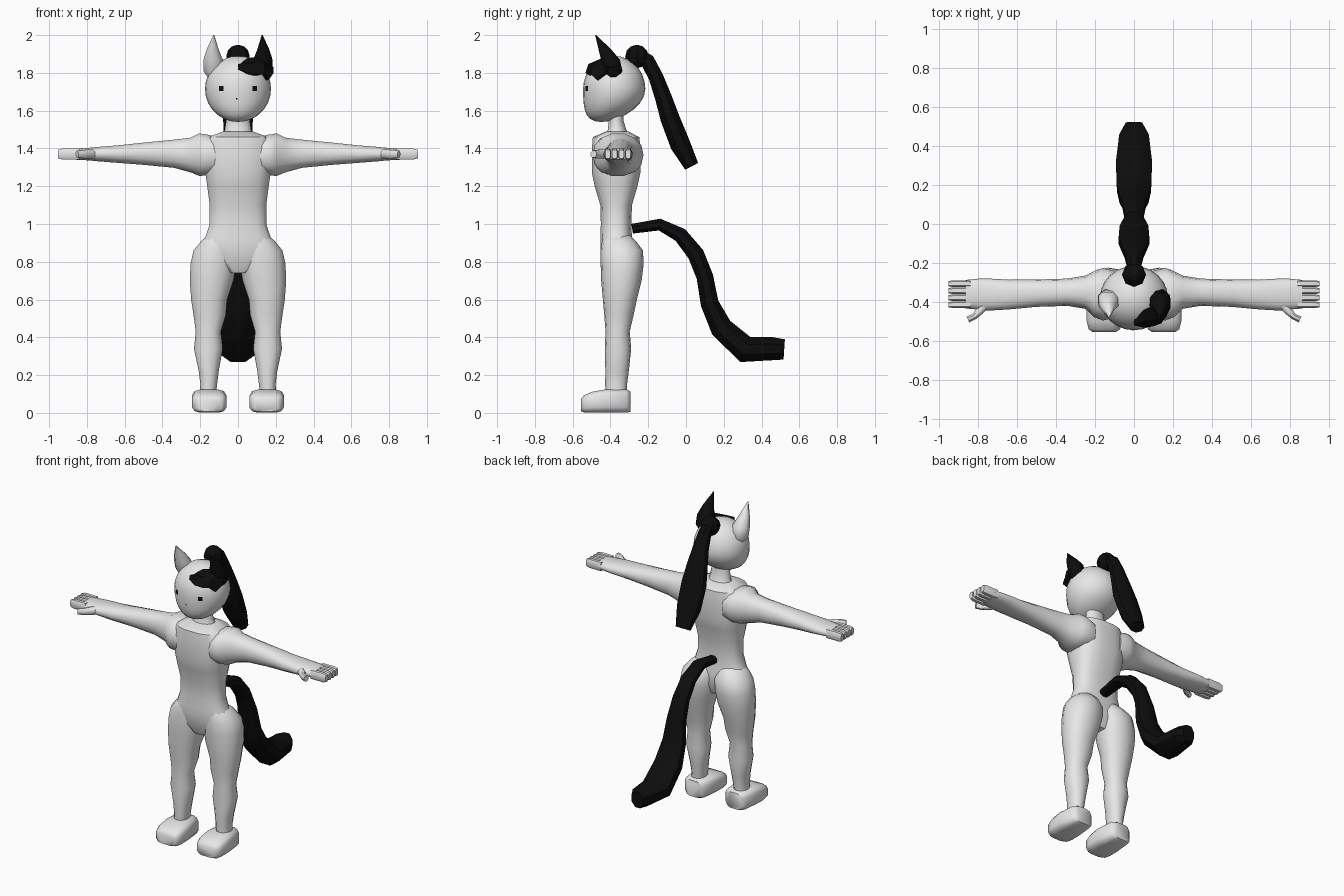
import bpy, bmesh, math
from mathutils import Vector

X, Z = Vector((1, 0, 0)), Vector((0, 0, 1))


def material(name, v):
    m = bpy.data.materials.new(name)
    m.diffuse_color = (v, v, v, 1)
    return m


skin = material("light grey", 0.8)
hair = material("black", 0.004)


def finish(name, bm, mat, angle=50, mirror=False):
    bmesh.ops.recalc_face_normals(bm, faces=bm.faces)
    me = bpy.data.meshes.new(name)
    bm.to_mesh(me)
    bm.free()
    me.materials.append(mat)
    ob = bpy.data.objects.new(name, me)
    bpy.context.collection.objects.link(ob)
    bpy.ops.object.select_all(action='DESELECT')
    ob.select_set(True)
    bpy.context.view_layer.objects.active = ob
    if angle:
        bpy.ops.object.shade_smooth_by_angle(angle=math.radians(angle))
    if mirror:
        ob.modifiers.new("mirror", 'MIRROR')
    return ob


def loft(name, sections, mat, ref=X, axis=None, n=12, square=2.0, angle=50, mirror=False):
    """Skin rings (x, y, z, half size along ref, half size across it)."""
    bm = bmesh.new()
    pts = [Vector(s[:3]) for s in sections]
    rings = []
    for i, s in enumerate(sections):
        t = axis or (pts[min(i + 1, len(pts) - 1)] - pts[max(i - 1, 0)])
        v = t.cross(ref).normalized()
        ring = []
        for k in range(n):
            a = math.tau * (k + 0.5) / n
            c, d = math.cos(a), math.sin(a)
            c = math.copysign(abs(c) ** (2 / square), c)
            d = math.copysign(abs(d) ** (2 / square), d)
            ring.append(bm.verts.new(pts[i] + ref * c * s[3] + v * d * s[4]))
        rings.append(ring)
    for a, b in zip(rings, rings[1:]):
        for k in range(n):
            j = (k + 1) % n
            bm.faces.new((a[k], a[j], b[j], b[k]))
    bm.faces.new(rings[0])
    bm.faces.new(rings[-1])
    return finish(name, bm, mat, angle, mirror)


# Torso with hips and neck
loft("torso", [
    (0, -.36, .74, .06, .06), (0, -.36, .80, .17, .085), (0, -.365, .88, .20, .09),
    (0, -.37, .93, .175, .085), (0, -.37, 1.0, .152, .082), (0, -.37, 1.1, .152, .085),
    (0, -.37, 1.2, .165, .115), (0, -.37, 1.27, .175, .13), (0, -.37, 1.4, .185, .13),
    (0, -.37, 1.46, .16, .125), (0, -.365, 1.49, .08, .06)],
    skin, axis=Z, n=16, square=2.7)
loft("neck", [
    (0, -.365, 1.46, .09, .07), (0, -.365, 1.50, .072, .05), (0, -.37, 1.55, .065, .04),
    (0, -.38, 1.64, .07, .05)], skin, axis=Z)

# Legs
loft("leg", [
    (.16, -.37, .10, .045, .055), (.155, -.37, .15, .045, .058), (.155, -.365, .22, .054, .062),
    (.157, -.36, .34, .078, .070), (.157, -.362, .43, .068, .064), (.15, -.355, .52, .088, .078),
    (.153, -.35, .60, .097, .090), (.14, -.342, .70, .118, .107), (.13, -.338, .79, .124, .114),
    (.12, -.34, .86, .118, .112), (.105, -.355, .91, .092, .090), (.09, -.37, .95, .06, .065)],
    skin, axis=Z, n=14, square=2.2, mirror=True)

# Shoes, lofted from heel to toe
loft("foot", [
    (.152, -.295, .06, .055, .055), (.152, -.315, .0625, .078, .0625),
    (.152, -.43, .0625, .092, .0625), (.152, -.50, .056, .092, .056),
    (.152, -.54, .048, .082, .046), (.152, -.555, .042, .06, .034)],
    skin, n=12, square=4, axis=Vector((0, -1, 0)), mirror=True)

# Arms with shoulders and palms: half sizes are height then depth
loft("arm", [
    (.10, -.36, 1.36, .10, .12), (.16, -.36, 1.365, .11, .135), (.205, -.36, 1.367, .115, .118),
    (.25, -.35, 1.365, .094, .085), (.34, -.35, 1.372, .076, .07), (.50, -.355, 1.372, .060, .07),
    (.64, -.362, 1.37, .047, .076), (.74, -.362, 1.37, .039, .082), (.79, -.36, 1.37, .034, .080),
    (.865, -.36, 1.37, .03, .073)],
    skin, ref=Z, axis=X, n=14, square=2.3, mirror=True)
for i in range(4):
    y = -.414 + .036 * i
    loft(f"finger_{i + 1}", [
        (.84, y, 1.37, .03, .0175), (.93, y, 1.37, .03, .0175), (.952, y, 1.37, .024, .014)],
        skin, ref=Z, axis=X, n=8, square=3.5, mirror=True)
loft("thumb", [
    (.75, -.40, 1.37, .026, .026), (.79, -.445, 1.37, .026, .022), (.82, -.475, 1.37, .024, .017),
    (.852, -.490, 1.37, .02, .018)],
    skin, ref=Z, n=8, mirror=True)

# Head: sphere whose lower half leans forward to a chin
HC, HR = Vector((0, -.38, 1.715)), Vector((.175, .165, .175))
bm = bmesh.new()
bmesh.ops.create_uvsphere(bm, u_segments=24, v_segments=14, radius=1)
for v in bm.verts:
    k = max(0, -v.co.z)
    v.co = HC + v.co * HR - Vector((0, .07 * k * k, 0))
finish("head", bm, skin)


def face_point(x, z, lift=.004):
    q = 1 - (x / HR.x) ** 2 - ((z - HC.z) / HR.z) ** 2
    k = max(0, HC.z - z) / HR.z
    return Vector((x, HC.y - HR.y * math.sqrt(q) - .07 * k * k - lift, z))


# Eyes and nose as thin plates on the face
def plate(name, x, z, w, h, mirror):
    bm = bmesh.new()
    bm.faces.new([bm.verts.new(face_point(x + a * w, z + b * h))
                  for a, b in ((-1, -1), (1, -1), (1, 1), (-1, 1))])
    finish(name, bm, hair, 0, mirror)


plate("eye", .088, 1.717, .012, .014, True)
plate("nose", -.006, 1.662, .004, .004, False)

# Ears: one light, one dark
for side, name, mat in ((-1, "light_ear", skin), (1, "dark_ear", hair)):
    loft(name, [
        (side * .125, -.385, 1.755, .022, .02), (side * .13, -.385, 1.81, .058, .052),
        (side * .132, -.40, 1.87, .055, .054), (side * .134, -.43, 1.925, .034, .036),
        (side * .128, -.478, 2.0, .003, .003)],
        mat, axis=Z, n=8, angle=50)

# Fringe: x, then y and z of the upper and lower edges
bm = bmesh.new()
cols = []
for x, yt, zt, yb, zb in ((.0, -.485, 1.845, -.52, 1.822), (.05, -.445, 1.878, -.532, 1.80),
                          (.10, -.43, 1.885, -.525, 1.795), (.14, -.42, 1.87, -.51, 1.80),
                          (.165, -.40, 1.85, -.475, 1.765), (.188, -.38, 1.83, -.43, 1.80)):
    mid = (x, (yt + yb) / 2 - .014, (zt + zb) / 2 + .014)
    cols.append([bm.verts.new(p) for p in ((x, yt, zt), mid, (x, yb, zb))])
for a, b in zip(cols, cols[1:]):
    for k in range(2):
        bm.faces.new((a[k], a[k + 1], b[k + 1], b[k]))
fringe = finish("fringe", bm, hair, 0)
fringe.modifiers.new("thickness", 'SOLIDIFY').thickness = .02

# Ponytail with its knot
bm = bmesh.new()
bmesh.ops.create_uvsphere(bm, u_segments=8, v_segments=6, radius=.062)
for v in bm.verts:
    v.co += Vector((0, -.26, 1.887))
finish("hair_knot", bm, hair, 0)
loft("ponytail", [
    (0, -.25, 1.89, .04, .04), (0, -.205, 1.865, .04, .042), (0, -.16, 1.78, .052, .042),
    (0, -.12, 1.67, .07, .048), (0, -.085, 1.56, .085, .055), (0, -.03, 1.42, .08, .058),
    (0, .03, 1.305, .05, .042)],
    hair, n=8, angle=40)

# Tail
loft("tail", [
    (0, -.285, .975, .035, .028), (0, -.14, .997, .045, .034), (0, -.03, .942, .05, .043),
    (0, .052, .84, .055, .048), (0, .10, .72, .065, .048), (0, .125, .58, .08, .052),
    (0, .187, .45, .095, .065), (0, .315, .335, .10, .077), (0, .46, .34, .082, .066),
    (0, .52, .336, .045, .058)],
    hair, n=8, angle=40)
